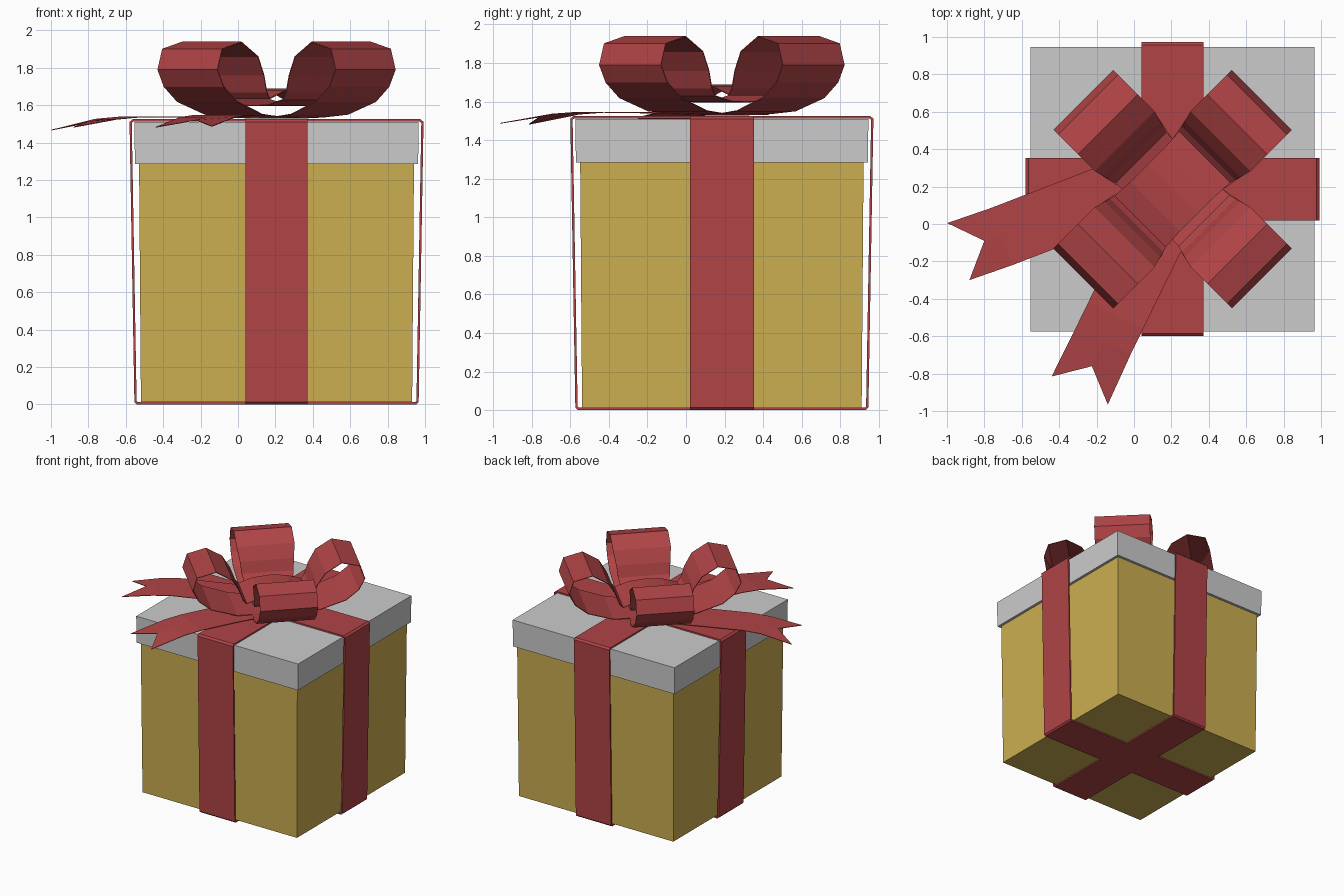
import bpy, bmesh, math
from mathutils import Vector

if "Cube" in bpy.data.objects:
    bpy.data.objects.remove(bpy.data.objects["Cube"])

CX, CY = 0.206, 0.186          # centre of the box


def material(name, rgb):
    m = bpy.data.materials.new(name)
    m.diffuse_color = (*rgb, 1)
    m.use_nodes = True
    m.node_tree.nodes["Principled BSDF"].inputs["Base Color"].default_value = m.diffuse_color
    return m


GOLD = material("gold card", (0.60, 0.42, 0.08))
GREY = material("pale grey card", (0.60, 0.60, 0.60))
RED = material("red ribbon", (0.44, 0.058, 0.062))


def make(name, verts, faces, mat, thickness=0):
    me = bpy.data.meshes.new(name)
    me.from_pydata([tuple(v) for v in verts], [], faces)
    bm = bmesh.new()
    bm.from_mesh(me)
    bmesh.ops.recalc_face_normals(bm, faces=bm.faces)
    bm.to_mesh(me)
    bm.free()
    me.materials.append(mat)
    ob = bpy.data.objects.new(name, me)
    bpy.context.collection.objects.link(ob)
    if thickness:
        mod = ob.modifiers.new("thickness", 'SOLIDIFY')
        mod.thickness = thickness
        mod.offset = 0
    return ob


def tapered_box(name, z0, z1, h0, h1, mat):
    verts = [(CX + sx * h, CY + sy * h, z) for z, h in ((z0, h0), (z1, h1))
             for sx, sy in ((-1, -1), (1, -1), (1, 1), (-1, 1))]
    faces = [(0, 1, 2, 3), (4, 5, 6, 7)]
    faces += [(i, (i + 1) % 4, 4 + (i + 1) % 4, 4 + i) for i in range(4)]
    return make(name, verts, faces, mat)


# Band swept along a closed (distance, height) profile, turned about the box centre
def band(name, profile, half_width, angle, thickness=0):
    d = Vector((math.cos(angle), math.sin(angle), 0))
    w = Vector((-d.y, d.x, 0))
    verts = []
    for r, z in profile:
        mid = Vector((CX, CY, z)) + d * r
        hw = half_width(abs(r))
        verts += [mid - w * hw, mid + w * hw]
    n = len(profile)
    faces = [(2 * i, 2 * i + 1, 2 * ((i + 1) % n) + 1, 2 * ((i + 1) % n)) for i in range(n)]
    return make(name, verts, faces, RED, thickness)


def mirrored(half):
    """Mirror a half profile that starts and ends on the centre line."""
    return half + [(-r, z) for r, z in reversed(half[1:-1])]


# Box and lid
tapered_box("box_body", 0.012, 1.30, 0.725, 0.735, GOLD)
tapered_box("box_lid", 1.285, 1.51, 0.757, 0.760, GREY)

# Ribbons wrapped round the box, with a small bevel at each corner
wrap = mirrored([(0, 0.007), (0.745, 0.007), (0.754, 0.016),
                 (0.780, 1.508), (0.768, 1.519), (0, 1.519)])
band("wrap_ribbon_side_to_side", wrap, lambda r: 0.166, 0, 0.013)
band("wrap_ribbon_front_to_back", wrap, lambda r: 0.166, math.pi / 2, 0.013)


# Bow: two crossing double loops that pinch towards the middle
def bow_width(r):
    return 0.187 + 0.039 * min(1, max(0, (r - 0.22) / 0.14))


loop = [(0.17, 1.537), (0.325, 1.552), (0.525, 1.62), (0.625, 1.70), (0.672, 1.79),
        (0.637, 1.90), (0.49, 1.937), (0.365, 1.86), (0.305, 1.76), (0.275, 1.67)]
over = [(0.245, 1.635), (0.13, 1.675), (0, 1.687)]
under = [(0.24, 1.63), (0.12, 1.602), (0, 1.598)]
band("bow_loops_upper", mirrored([(0, 1.535)] + loop + over), bow_width, math.pi / 4, 0.005)
band("bow_loops_lower", mirrored([(0, 1.531)] + loop + under), bow_width, -math.pi / 4, 0.005)


# Loose ribbon tails with a V notch at the end: (distance, height) stations
def tail(name, start, direction, stations, notch, left_tip, right_tip):
    d = Vector((*direction, 0)).normalized()
    w = Vector((-d.y, d.x, 0))
    o = Vector((*start, 0))
    verts = []
    for s, z in stations:
        mid = o + d * s + Vector((0, 0, z))
        verts += [mid + w * 0.163, mid, mid - w * 0.163]
    verts += [left_tip, notch, right_tip]
    faces = []
    for i in range(len(stations)):
        a = 3 * i
        faces += [(a, a + 1, a + 4, a + 3), (a + 1, a + 2, a + 5, a + 4)]
    return make(name, verts, faces, RED, 0.004)


tail("tail_left", (0.18, 0.275), (-0.934, -0.36),
     [(0, 1.532), (0.50, 1.537), (0.80, 1.538), (0.95, 1.525)],
     (-0.80, -0.09, 1.512), (-0.88, -0.30, 1.482), (-0.998, 0.005, 1.467))
tail("tail_front", (0.21, 0.14), (-0.44, -0.90),
     [(0, 1.532), (0.40, 1.543), (0.70, 1.545), (0.85, 1.535)],
     (-0.225, -0.76, 1.52), (-0.14, -0.965, 1.487), (-0.44, -0.815, 1.482))
